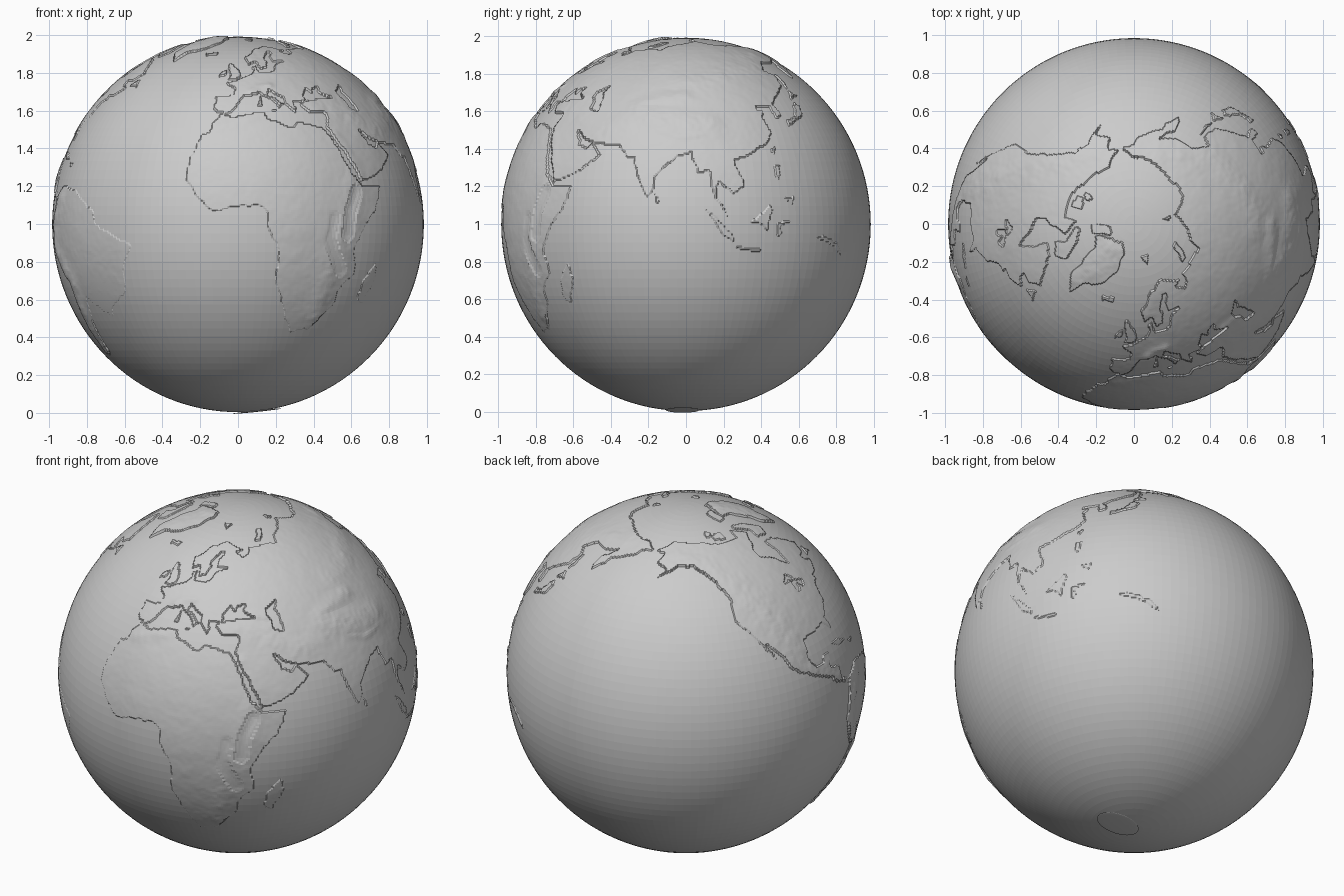
import bpy, bmesh
from math import sin, cos, radians, exp, pi
from mathutils import Vector, noise

RX, RZ, CZ = 0.984, 0.994, 0.998      # sea radii and centre height


def on_globe(lon, lat, h=0.0):
    lo, la = radians(lon), radians(lat)
    return Vector(((RX + h) * cos(la) * sin(lo), -(RX + h) * cos(la) * cos(lo), CZ + (RZ + h) * sin(la)))


# Outlines are (lon, lat) in degrees; a positive outline is land, a negative one is water
lands, waters, ridges = [], [], []


def outline(group, *p):
    pts = list(zip(p[0::2], p[1::2]))
    xs, ys = p[0::2], p[1::2]
    group.append((min(xs), max(xs), min(ys), max(ys), pts))


def ridge(width, height, *p):
    pts = list(zip(p[0::2], p[1::2]))
    for a, b in zip(pts, pts[1:]):
        ridges.append((width, height, a, b))


def inside(group, x, y):
    for x0, x1, y0, y1, pts in group:
        if x < x0 or x > x1 or y < y0 or y > y1:
            continue
        hit = False
        ax, ay = pts[-1]
        for bx, by in pts:
            if (ay > y) != (by > y) and x < (bx - ax) * (y - ay) / (by - ay) + ax:
                hit = not hit
            ax, ay = bx, by
        if hit:
            return True
    return False


# Africa, Arabia
outline(lands, -6,36, -2,35, 10,37, 11,34, 20,31, 22,33, 32,31, 34,28, 37,21, 39,16, 43,12, 51,12, 48,5, 42,-2,
        39,-7, 41,-15, 35,-20, 35,-24, 32,-28, 27,-34, 20,-35, 17,-30, 12,-17, 13,-8, 9,-1, 9,4, 5,6,
        -3,5, -8,4, -13,8, -17,14, -16,20, -13,28, -10,30, -9,33)
outline(lands, 35,28, 39.3,21, 43,13, 52,16, 57,19, 60,22, 56,26, 54,24, 51,25, 48,30, 46,34, 36,36.6, 34,31)
# Europe
outline(lands, -9,37, -9,43, -2,43.5, -1,46, -5,48.5, 2,51, 8,54, 8,57, 10.5,57.5, 11,54, 19,54.5, 21,57, 24,59,
        30,60, 22,60, 21.5,63, 25,65.5, 22,66, 17,61, 18.5,60, 16,56.5, 13,55.5, 11,59, 6,58, 5,62, 14,68,
        25,71, 41,67, 33,66.5, 38,64, 44,66, 44,68, 60,69, 60,50, 52,47, 47,45, 47.5,43, 49.5,40.5, 42,41.5,
        37,45, 39,47, 35,46, 33.5,44.5, 31,46.5, 28,43, 29,41, 26,40.5, 23,40.5, 24,38, 22.5,36.5, 19.5,40,
        19,42, 13.5,45.5, 12.5,44, 18.5,40, 16,38, 15.5,40, 10,44, 3.5,43.3, 0,40, -2,37, -5.5,36)
# Western Asia
outline(lands, 26,40, 30,41, 35,42, 41,41.6, 45,42.5, 49.5,41, 49,38, 54,37, 53,41, 51,44.5, 53,47, 59,51, 75,50,
        75,30, 67,25, 57,25.5, 51,28, 48,30, 45,32, 36,36, 28,36.7)
# Northern, eastern and southern Asia
outline(lands, 59,69, 68,68.5, 73,72, 80,73, 104,77.5, 113,74, 130,71.5, 140,72.5, 160,70, 170,69.5, 180,69,
        190,66, 180,64.5, 178,62.5, 170,60, 163,58, 162,55, 157,51, 156,57, 163,61.5, 155,59.5, 142,59,
        136,54.5, 141,53, 140,48, 132,43, 127.5,40, 129.5,36, 126.5,34.5, 125,39.5, 121,39, 118,38.5, 122,37,
        119.5,35, 122,30, 119,25, 110,21, 106,20, 109,12, 105,9, 100.5,13.5, 99.5,9, 103.5,1.5, 100,6.5,
        98.5,10, 97,17, 94.5,16, 91.5,22.5, 87,21, 80,15, 80,11, 77.5,8, 73,18, 72.5,21, 70,21, 67,25, 74,40, 59,50)
# North America
outline(lands, -168,66, -156,71, -141,70, -128,70, -115,68, -95,68.5, -94,72, -85,69.5, -81,68, -87,65.5, -94,61,
        -93,58.5, -85,55.5, -82,53, -79.5,51.5, -77,57, -78,62, -70,61, -65,59, -57,53, -60,50, -66,50, -65,48,
        -60,46, -66,43.5, -70,43.5, -70,41.5, -74,40.5, -76,35, -81,31, -80,25.5, -82.5,28, -84,30, -90,29,
        -97,28, -97.5,22, -95,18.5, -91,18.5, -90,21, -87,21, -88.5,16, -83.5,15, -83,10, -78,8.5, -80,7.5,
        -85,10, -92,14.5, -97,16, -105,20, -109,26, -114.5,31.5, -109.5,23, -115,30, -118,34, -124,40,
        -124,48, -130,55, -140,60, -150,60.5, -162,55.5, -157,59, -165,61.5, -161,65)
# South America (the low southern plains lie under the sea)
outline(lands, -78,8.8, -72,12, -62,10.5, -51,4, -50,0, -44,-2.5, -35,-6, -39,-13, -40,-21, -48,-26, -50,-29,
        -54,-28, -62,-23, -66,-33, -69,-42, -73,-44, -73.5,-37, -71,-18, -76,-14, -81,-5, -80,1)
# Arctic islands
outline(lands, -73,78, -60,82, -30,83.5, -18,80, -20,74, -25,70, -40,65, -43,60, -51,64, -54,70, -60,76)
outline(lands, -62,66, -72,71, -85,73.5, -88,72, -75,68, -78,64.5, -68,63)
outline(lands, -65,82, -80,83, -90,81.5, -90,76.5, -78,77)
outline(lands, -117,70, -105,69, -105,73, -117,73)
outline(lands, -125,72, -120,72, -116,74, -122,75)
outline(lands, 12,79.8, 26,80, 17,77)
outline(lands, 52,71, 57,71, 68,76.5, 60,76)
outline(lands, 95,79, 105,78.5, 97,81)
# Atlantic and Mediterranean islands
outline(lands, -24,65.5, -14,66, -15,64.3, -22,63.6)
outline(lands, -5,50, 1,51, 1.5,53, -2,57.5, -5,58.5, -5,54.5, -4,52)
outline(lands, -10,52, -6,52.3, -6,55, -9.5,54)
outline(lands, -59,47.7, -53,47, -56,51)
outline(lands, -84.5,22, -80,23, -75,20.5, -78,20)
outline(lands, -74,19.7, -69,19, -71,18)
outline(lands, 12.5,38, 15.5,38, 15,36.8)
outline(lands, 8.3,39, 9.7,39, 9.4,42.8, 8.3,41)
# Indian and Pacific islands
outline(lands, 49,-12, 50.5,-16, 47,-25, 44,-24, 44.5,-17)
outline(lands, 80,9.5, 82,7, 80.3,6)
outline(lands, 131,34, 136,35, 137,37, 140,41, 142,39.5, 140.5,35.5, 135.5,33.5, 131,31.5)
outline(lands, 140,42, 145.5,43.5, 142,45.5)
outline(lands, 142,46, 143.5,49, 143,54.3)
outline(lands, 120,23, 121,22, 122,25)
outline(lands, 120,18.5, 122,18.5, 121.5,14, 124,13, 120.5,14)
outline(lands, 122,8, 126,9, 125.5,6)
outline(lands, 95.5,5.5, 104,-2, 105.5,-5.5, 102,-4)
outline(lands, 105.5,-6.5, 114,-7.5, 114,-8.5, 106,-7.5)
outline(lands, 110,1, 113,2.5, 117,6.5, 118,4.5, 116,-2, 114,0)
outline(lands, 119.5,-4, 119.5,0.5, 124,1, 121,-1, 121.5,-3)
outline(lands, 135,-3.5, 138,-3.3, 146,-6, 148.5,-9.5, 143,-6.5, 137,-4.8)
# Great lakes
outline(waters, -92,46.7, -88,48.8, -84.5,46.6)
outline(waters, -87.5,42, -86,42.2, -84.5,45.5, -82.5,43.2, -80,44.8, -84.5,46.2, -87,45.8)

# Mountain chains: width in degrees, height, path
ridge(3, .010, -73,8, -78,0, -77,-9, -68,-18, -69,-30, -72,-42)
ridge(6, .006, -150,62, -135,60, -120,50, -110,41, -106,34, -103,25)
ridge(3, .006, -103,25, -98,18, -91,15, -84,10)
ridge(4, .009, 72,37, 80,34, 90,33, 99,32)
ridge(1.5, .005, 72,35, 80,30.5, 88,28, 96,29)
ridge(2.5, .007, 70,39, 80,42, 90,43)
ridge(4, .005, 88,49, 100,50, 115,54, 130,57, 140,63, 160,66)
ridge(4, .005, 32,38, 45,38, 50,33, 57,30, 68,33)
ridge(1.5, .006, 41,43, 47,42)
ridge(1.5, .006, 6,44.5, 9,46.5, 14,47)
ridge(2.5, .004, 6,60, 10,63, 16,67)
ridge(4, .006, 39,14, 38,7, 36,-1, 33,-9, 29,-20, 28,-29)
ridge(1, -.005, 40,10, 37,4, 36,-3)
ridge(1, -.006, 31,2, 29.5,-4, 31,-8, 34.5,-14)
ridge(5, .008, -40,79, -42,72, -45,65)
ridge(2, .004, -6,31, 8,35)
ridge(2, .004, 37,28, 43,15)


def relief(lon, lat):
    p = on_globe(lon, lat)
    tall = 0
    for w, h, a, b in ridges:
        k = cos(radians(lat))
        dx, dy = (b[0] - a[0]) * k, b[1] - a[1]
        px, py = (lon - a[0]) * k, lat - a[1]
        t = max(0, min(1, (px * dx + py * dy) / (dx * dx + dy * dy)))
        d2 = ((px - t * dx) ** 2 + (py - t * dy) ** 2) / (w * w)
        if d2 < 5:
            v = h * exp(-d2)
            tall = min(tall, v) if h < 0 else max(tall, v)
    base = .0035 + .004 * sin(radians(lat)) + .0012 * sin(radians(lon))
    rough = noise.noise(p * 14) + .6 * noise.noise(p * 35)
    return max(.0012, base + tall + rough * (.0010 + abs(tall) * .25))


# Sea
bpy.ops.mesh.primitive_uv_sphere_add(segments=128, ring_count=64, radius=1, location=(0, 0, CZ))
sea = bpy.context.object
sea.name = "sea"
sea.scale = (RX, RX, RZ)

# Land: fine globe grid, keeping only cells that touch land, with edges dipping under the sea
NX, STEP, LAT0 = 600, 0.6, -46.0
NY = int((84.4 - LAT0) / STEP)
is_land = {}
for j in range(NY):
    lat = LAT0 + j * STEP
    for i in range(NX):
        lon = -170 + i * STEP
        q = on_globe(lon, lat) * 22
        u = lon + .6 * noise.noise(q) / cos(radians(lat))
        v = lat + .6 * noise.noise(q + Vector((50, 0, 0)))
        if inside(lands, u, v) and not inside(waters, u, v):
            is_land[i, j] = True
bm = bmesh.new()
verts = {}


def vert(i, j):
    if (i, j) not in verts:
        lon, lat = -170 + i * STEP, LAT0 + j * STEP
        h = relief(lon, lat) if (i, j) in is_land else -.004
        verts[i, j] = bm.verts.new(on_globe(lon, lat, h))
    return verts[i, j]


for j in range(NY - 1):
    for i in range(NX):
        n = (i + 1) % NX
        cell = [(i, j), (n, j), (n, j + 1), (i, j + 1)]
        if any(c in is_land for c in cell):
            bm.faces.new([vert(*c) for c in cell])
mesh = bpy.data.meshes.new("land")
bm.to_mesh(mesh)
bm.free()
bpy.context.collection.objects.link(bpy.data.objects.new("land", mesh))

# Southern ice dome, barely breaking the sea
bpy.ops.mesh.primitive_uv_sphere_add(segments=32, ring_count=16, radius=1, location=on_globe(80, -84))
ice = bpy.context.object
ice.name = "south_ice"
ice.scale = (.13, .09, .004)
ice.rotation_euler = (0, -radians(6), 0)
